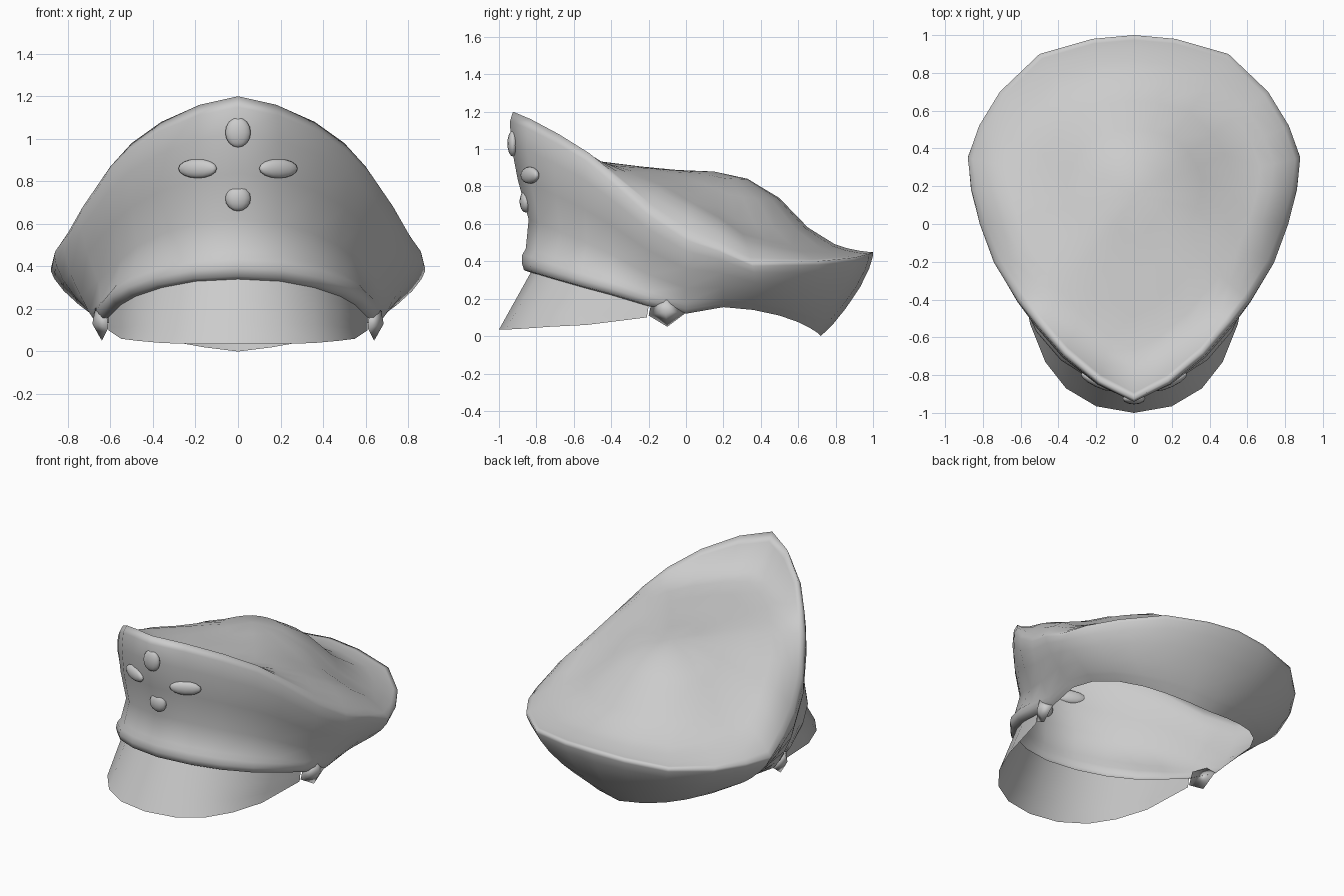
import bpy, bmesh, math
from mathutils import Vector

if "Cube" in bpy.data.objects:
    bpy.data.objects.remove(bpy.data.objects["Cube"])

grey = bpy.data.materials.new("cap_grey")
grey.diffuse_color = (0.6, 0.6, 0.6, 1)
grey.use_nodes = True
grey.node_tree.nodes["Principled BSDF"].inputs["Base Color"].default_value = grey.diffuse_color

# Half outlines from front centre to back centre (mirrored across x)
RIM = [(0, -.925, 1.2), (.18, -.83, 1.16), (.36, -.68, 1.08), (.5, -.52, .98), (.6, -.4, .87),
       (.73, -.2, .68), (.81, 0, .54), (.86, .18, .47), (.88, .35, .39), (.82, .52, .395),
       (.71, .7, .4), (.5, .9, .42), (.22, .98, .44), (0, 1, .45)]
BASE = [(0, -.83, .34), (.2, -.79, .33), (.36, -.69, .3), (.48, -.55, .26), (.55, -.4, .22),
        (.61, -.2, .16), (.65, 0, .12), (.66, .2, .155), (.63, .36, .14), (.54, .5, .11),
        (.42, .6, .075), (.3, .66, .045), (.16, .7, .02), (0, .72, 0)]
VISOR = [(0, -1, .035), (.2, -.965, .035), (.36, -.87, .04), (.47, -.73, .05),
         (.55, -.53, .06), (.61, -.21, .1)]
# Wall section: fraction up, outward offset at the front, at the back
WALL = [(.0, 0, 0), (.015, .035, .003), (.06, .042, .012), (.11, .035, .02), (.15, .012, .027),
        (.33, -.02, .042), (.58, .015, .048), (.8, .03, .035), (.94, .022, .015), (1, 0, 0)]
# Crown section: fraction out from centre, height blend at the back, at the front
CROWN = [(.97, 0, .18), (.92, .01, .42), (.84, .04, .66), (.76, .09, .76), (.59, .3, .82),
         (.41, .67, .9), (.21, .91, .97)]
CENTRE = Vector((0, .15, .88))


def smoothstep(a, b, v):
    t = min(1, max(0, (v - a) / (b - a)))
    return t * t * (3 - 2 * t)


def full(half):
    """Close a half outline by mirroring it."""
    half = [Vector(p) for p in half]
    return half + [Vector((-p.x, p.y, p.z)) for p in half[-2:0:-1]]


def finish(name, bm):
    bmesh.ops.recalc_face_normals(bm, faces=bm.faces)
    for f in bm.faces:
        f.smooth = True
    me = bpy.data.meshes.new(name)
    bm.to_mesh(me)
    bm.free()
    me.materials.append(grey)
    ob = bpy.data.objects.new(name, me)
    bpy.context.collection.objects.link(ob)
    return ob


def loft(bm, rings, closed=True):
    rows = [[bm.verts.new(p) for p in r] for r in rings]
    n = len(rows[0])
    for a, b in zip(rows, rows[1:]):
        for i in range(n if closed else n - 1):
            j = (i + 1) % n
            bm.faces.new((a[i], a[j], b[j], b[i]))
    return rows


# Cap body: flared wall with raised band, then the domed crown
rim, base = full(RIM), full(BASE)
n = len(rim)
rings = []
for t, front, back in WALL:
    ring = []
    for i in range(n):
        tangent = base[(i + 1) % n] - base[i - 1]
        out = Vector((tangent.y, -tangent.x, 0)).normalized()
        w = smoothstep(-.45, .1, base[i].y)
        ring.append(base[i].lerp(rim[i], t) + out * (front + (back - front) * w))
    rings.append(ring)
for t, back, front in CROWN:
    ring = []
    for p in rim:
        w = smoothstep(1.1, -.8, p.y)
        g = back + (front - back) * w
        q = CENTRE.lerp(p, t)
        q.z = p.z + (CENTRE.z - p.z) * g
        ring.append(q)
    rings.append(ring)
bm = bmesh.new()
rows = loft(bm, rings)
top = bm.verts.new(CENTRE)
for i in range(n):
    bm.faces.new((rows[-1][i], rows[-1][(i + 1) % n], top))
finish("cap_body", bm)


# Visor: curved sheet from the band down to the brim edge
def open_arc(half):
    half = [Vector(p) for p in half]
    return [Vector((-p.x, p.y, p.z)) for p in half[:0:-1]] + half


inner, outer = open_arc(BASE[:6]), open_arc(VISOR)
bm = bmesh.new()
loft(bm, [[a.lerp(b, t) for a, b in zip(inner, outer)] for t in (0, .33, .67, 1)], False)
finish("visor", bm)

# Side tabs at the ends of the chin strap
for side, name in ((1, "right_tab"), (-1, "left_tab")):
    bm = bmesh.new()
    for x, y, z in ((.61, -.2, .11), (.64, -.1, .05), (.65, 0, .125),
                    (.685, -.11, .13), (.67, -.1, .21), (.62, -.18, .2)):
        bm.verts.new((x * side, y, z))
    bmesh.ops.convex_hull(bm, input=bm.verts)
    finish(name, bm)


# Low relief bumps on the front wall
def bump(name, loc, size, turn=0):
    bm = bmesh.new()
    bmesh.ops.create_uvsphere(bm, u_segments=12, v_segments=8, radius=1)
    ob = finish(name, bm)
    ob.location, ob.scale, ob.rotation_euler = loc, size, (0, 0, turn)


for side, name in ((1, "right_relief"), (-1, "left_relief")):
    bump(name, (.19 * side, -.835, .86), (.1, .03, .045), side * math.radians(25))
bump("lower_relief", (0, -.855, .72), (.06, .035, .06))
bump("upper_relief", (0, -.925, 1.03), (.06, .03, .07))
